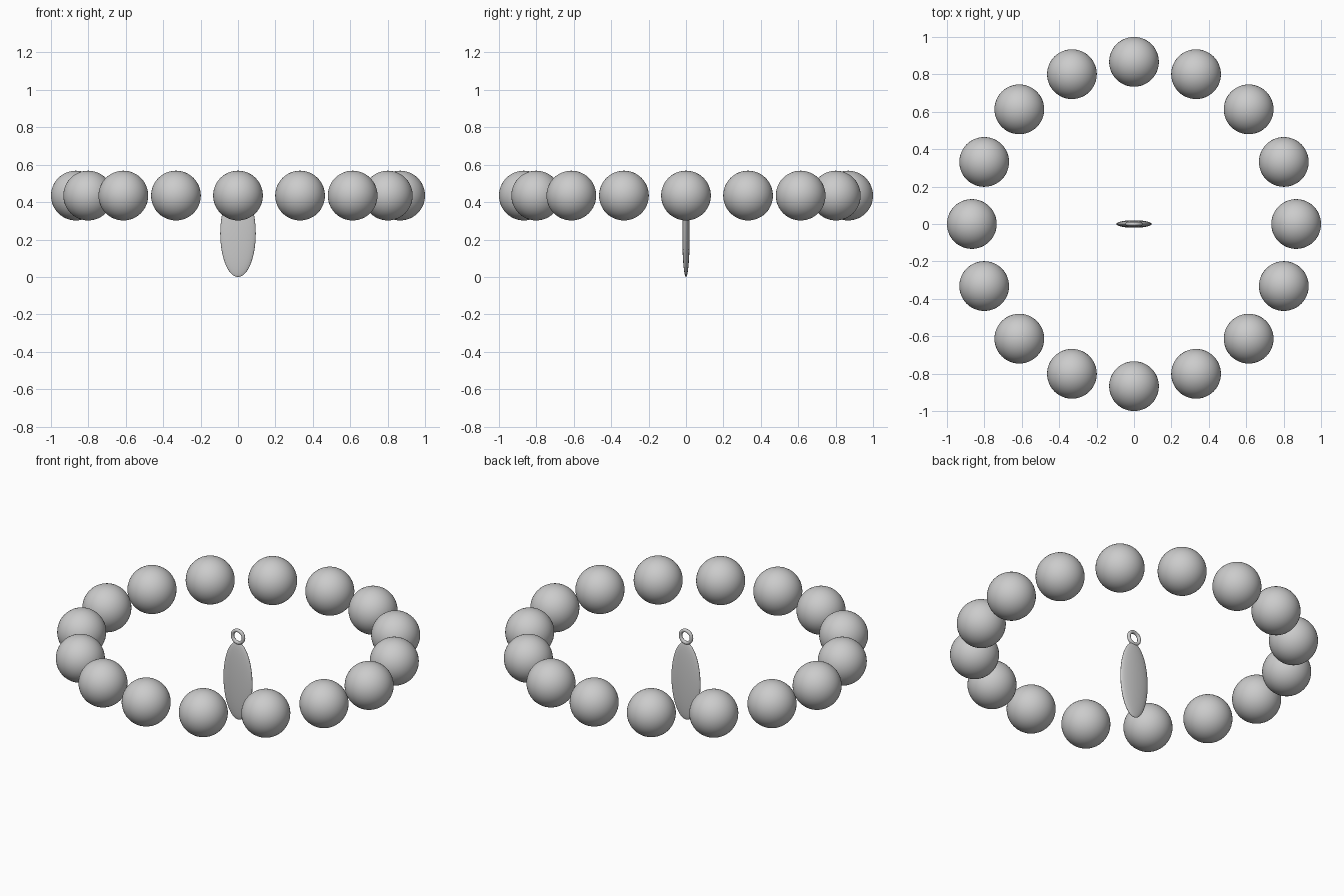
import bpy
from math import cos, sin, pi

if "Cube" in bpy.data.objects:
    bpy.data.objects.remove(bpy.data.objects["Cube"])

BEADS, RING_R, BEAD_R, RING_Z = 16, 0.867, 0.133, 0.435


def finish(name):
    obj = bpy.context.object
    obj.name = name
    bpy.ops.object.shade_smooth()
    return obj


# Ring of round beads
for i in range(BEADS):
    a = 2 * pi * i / BEADS
    bpy.ops.mesh.primitive_uv_sphere_add(
        segments=48, ring_count=24, radius=BEAD_R,
        location=(RING_R * cos(a), RING_R * sin(a), RING_Z))
    finish(f"bead_{i + 1}")

# Flattened oval charm hanging in the middle
bpy.ops.mesh.primitive_uv_sphere_add(
    segments=48, ring_count=32, radius=1, location=(0, 0, 0.232))
bpy.context.object.scale = (0.095, 0.02, 0.232)
finish("charm")

# Small loop on top of the charm, facing the front
bpy.ops.mesh.primitive_torus_add(
    major_radius=0.036, minor_radius=0.01, major_segments=40,
    minor_segments=16, location=(0, 0, 0.495), rotation=(pi / 2, 0, 0))
finish("charm_loop")
